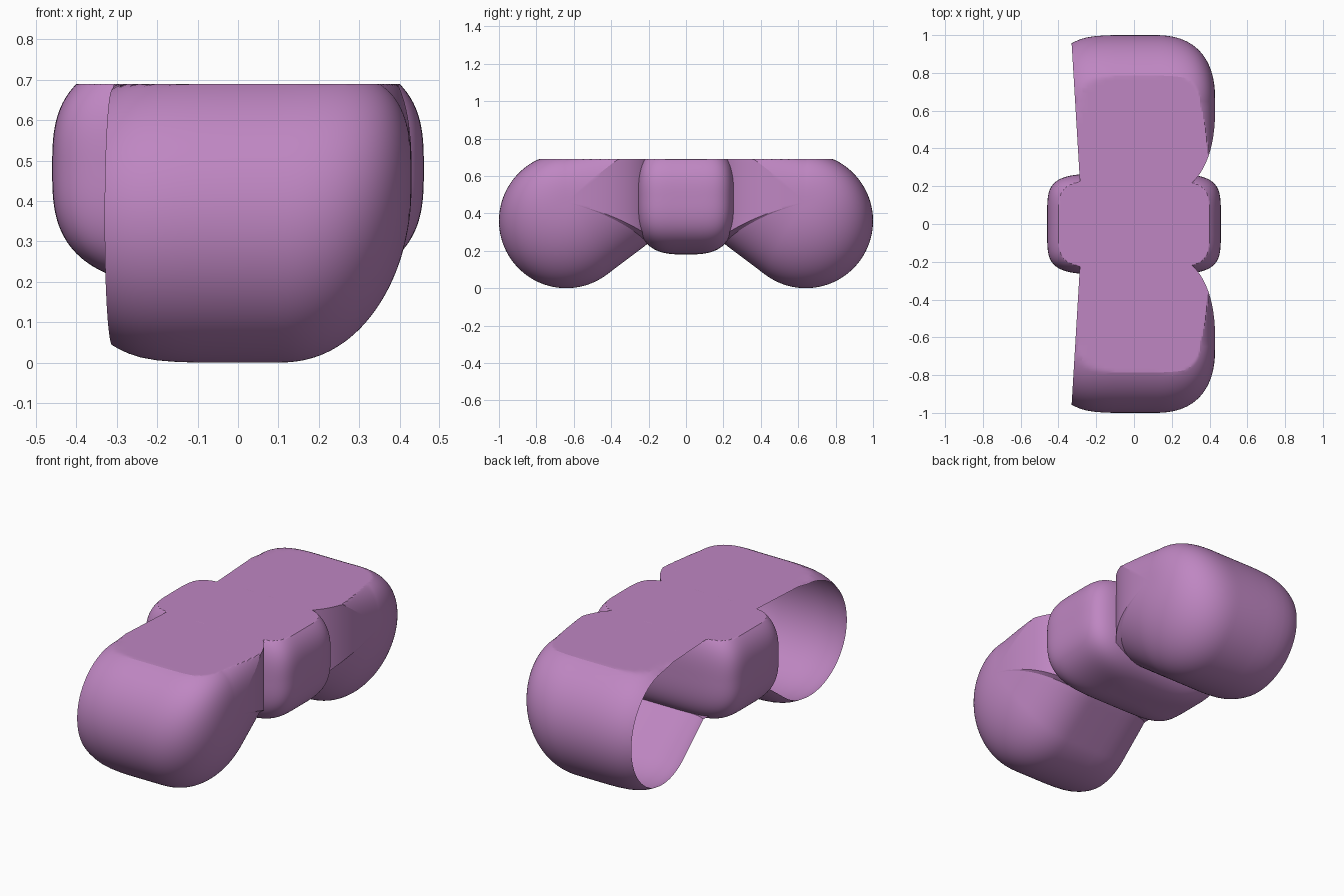
import bpy, bmesh
from math import sin, cos, pi, radians
from mathutils import Vector

if "Cube" in bpy.data.objects:
    bpy.data.objects.remove(bpy.data.objects["Cube"])

TOP = 0.69          # height of the flat top
YC, ZC, R = 0.64, 0.36, 0.36

mat = bpy.data.materials.new("orchid")
mat.diffuse_color = (0.52, 0.24, 0.54, 1)
mat.use_nodes = True
mat.node_tree.nodes["Principled BSDF"].inputs["Base Color"].default_value = mat.diffuse_color


def finish(bm, name):
    bmesh.ops.remove_doubles(bm, verts=bm.verts, dist=1e-5)
    bmesh.ops.recalc_face_normals(bm, faces=bm.faces)
    mesh = bpy.data.meshes.new(name)
    bm.to_mesh(mesh)
    bm.free()
    mesh.materials.append(mat)
    ob = bpy.data.objects.new(name, mesh)
    bpy.context.collection.objects.link(ob)
    bpy.context.view_layer.objects.active = ob
    ob.select_set(True)
    bpy.ops.object.shade_smooth_by_angle(angle=radians(16))
    ob.select_set(False)
    return ob


def line(a, b, n):
    return [Vector(a).lerp(Vector(b), i / n) for i in range(n)]


# teardrop cross-section (y, z) of a lobe, running into the middle block
arc = [Vector((YC + R * cos(radians(-127 + 217 * i / 100)),
               ZC + R * sin(radians(-127 + 217 * i / 100)))) for i in range(101)]
section = (line((0.15, 0.235), (0.205, 0.238), 4) + line((0.205, 0.238), (0.225, 0.222), 3)
           + line((0.225, 0.222), arc[0], 12) + arc[:-1]
           + line(arc[-1], (0.15, 0.80), 16) + line((0.15, 0.80), (0.15, 0.235), 12))

# stations along x: (x, scale, centre z, tilt); open at -x, domed at +x
stations = [(-0.31, 0.88, ZC, 1), (-0.295, 0.905, ZC, 0.9), (-0.27, 0.938, ZC, 0.7),
            (-0.24, 0.965, ZC, 0.5), (-0.2, 0.985, ZC, 0.3), (-0.15, 0.996, ZC, 0.1),
            (-0.1, 1, ZC, 0), (0, 1, ZC, 0)]
N = 40
for i in range(N + 1):
    a = pi / 2 * i / N
    t = sin(a) ** 0.8
    stations.append((0.1 + 0.33 * t, max(cos(a), 0) ** 0.8 if i < N else 0, ZC + 0.1 * t * t, 0))

# lobe shell, mirrored to both ends
bm = bmesh.new()
rows = []
for x, s, zc, tilt in stations:
    row = []
    for p in section:
        y = YC + (p.x - YC) * s
        z = min(zc + (p.y - ZC) * s, TOP)
        row.append(bm.verts.new((x - 0.06 * (y - 0.62) * tilt, y, z)))
    rows.append(row)
n = len(section)
for r0, r1 in zip(rows, rows[1:]):
    for j in range(n):
        k = (j + 1) % n
        bm.faces.new((r0[j], r0[k], r1[k], r1[j]))
lobes = finish(bm, "end_lobes")
mod = lobes.modifiers.new("mirror", 'MIRROR')
mod.use_axis = (False, True, False)

# middle block: rounded superellipsoid with the top flattened
bm = bmesh.new()
bmesh.ops.create_cube(bm, size=2)
bmesh.ops.subdivide_edges(bm, edges=bm.edges, cuts=59, use_grid_fill=True)
for v in bm.verts:
    x, y, z = v.co
    d = ((abs(x) ** 5 + abs(y) ** 5) ** 0.6 + abs(z) ** 3) ** (1 / 3)
    v.co = (0.46 * x / d, 0.268 * y / d, min(0.48 + 0.3 * z / d, TOP))
finish(bm, "middle_block")
